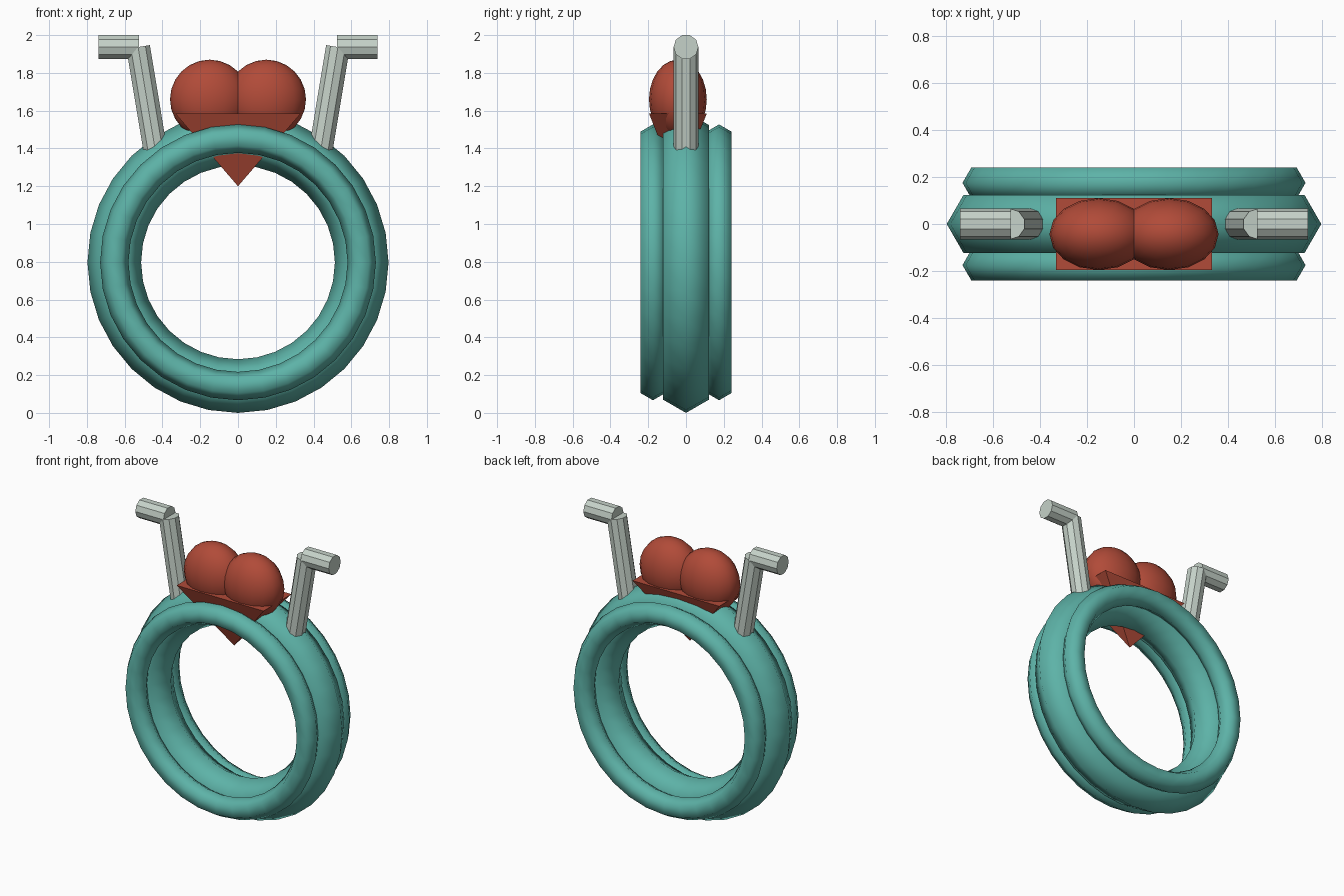
import bpy
from math import pi, sqrt
from mathutils import Matrix

default = bpy.data.objects.get("Cube")
if default:
    bpy.data.objects.remove(default, do_unlink=True)


def material(name, rgb):
    mat = bpy.data.materials.new(name)
    mat.use_nodes = True
    color = (*rgb, 1)
    mat.diffuse_color = color
    mat.node_tree.nodes["Principled BSDF"].inputs["Base Color"].default_value = color
    return mat


teal = material("teal", (0.11, 0.45, 0.39))
red = material("brick red", (0.44, 0.07, 0.04))
grey = material("pale grey", (0.56, 0.64, 0.58))


def finish(name, mat, smooth=False):
    obj = bpy.context.object
    obj.name = name
    obj.data.materials.append(mat)
    if smooth:
        bpy.ops.object.shade_smooth()
    return obj


# Three hexagonal-section hoops sharing one axis
CENTRE_Z = 0.797
BAND_RADIUS = 0.655
for name, y, thickness in (("main_band", 0, 0.142),
                           ("front_band", -0.175, 0.075),
                           ("back_band", 0.175, 0.075)):
    bpy.ops.mesh.primitive_torus_add(
        major_radius=BAND_RADIUS, minor_radius=thickness,
        major_segments=32, minor_segments=6,
        location=(0, y, CENTRE_Z), rotation=(pi / 2, 0, 0))
    finish(name, teal, smooth=True)

# Heart: two flattened lobes over an upside-down pyramid
HEART_Y = -0.043
for side, sign in (("left", 1), ("right", -1)):
    bpy.ops.mesh.primitive_uv_sphere_add(
        segments=16, ring_count=12, radius=1,
        location=(sign * 0.15, HEART_Y, 1.66))
    lobe = finish(f"{side}_heart_lobe", red, smooth=True)
    lobe.scale = (0.21, 0.153, 0.21)

bpy.ops.mesh.primitive_cone_add(vertices=4, radius1=0, radius2=sqrt(2),
                                depth=0.385, location=(0, HEART_Y, 1.3925))
point = finish("heart_point", red)
point.data.transform(Matrix.Rotation(pi / 4, 4, "Z"))
point.scale = (0.332, 0.153, 1)

# Ten-sided bent pipes on both shoulders
for side, sign in (("left", 1), ("right", -1)):
    for part, x, z, length, tilt in (("pipe_stem", 0.484, 1.668, 0.545, 0.165),
                                     ("pipe_end", 0.632, 1.937, 0.215, pi / 2)):
        bpy.ops.mesh.primitive_cylinder_add(
            vertices=10, radius=0.066, depth=length,
            location=(sign * x, 0, z), rotation=(0, sign * tilt, 0))
        finish(f"{side}_{part}", grey)
